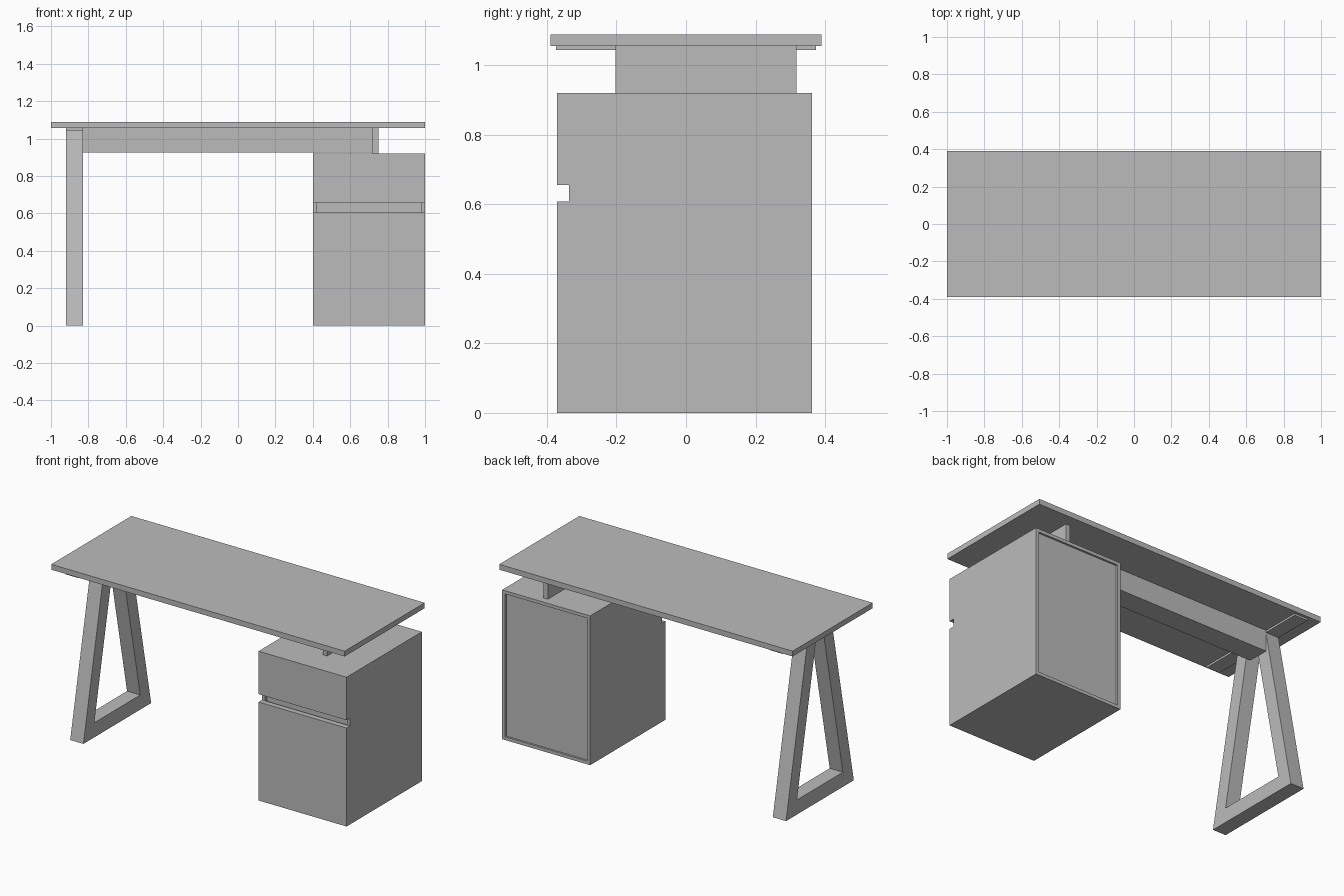
import bpy
import bmesh
import math

if "Cube" in bpy.data.objects:
    bpy.data.objects.remove(bpy.data.objects["Cube"])

grey = bpy.data.materials.new("plain grey")
grey.diffuse_color = (0.5, 0.5, 0.5, 1)
grey.use_nodes = True
grey.node_tree.nodes["Principled BSDF"].inputs["Base Color"].default_value = grey.diffuse_color


def finish(name, bm):
    bmesh.ops.recalc_face_normals(bm, faces=bm.faces[:])
    mesh = bpy.data.meshes.new(name)
    bm.to_mesh(mesh)
    bm.free()
    mesh.materials.append(grey)
    ob = bpy.data.objects.new(name, mesh)
    bpy.context.collection.objects.link(ob)
    return ob


def prism(name, yz, x0, x1):
    """Extrude a (y, z) outline from x0 to x1."""
    bm = bmesh.new()
    face = bm.faces.new([bm.verts.new((x0, y, z)) for y, z in yz])
    new = bmesh.ops.extrude_face_region(bm, geom=[face])["geom"]
    verts = [g for g in new if isinstance(g, bmesh.types.BMVert)]
    bmesh.ops.translate(bm, verts=verts, vec=(x1 - x0, 0, 0))
    return finish(name, bm)


def box(name, x, y, z):
    return prism(name, [(y[0], z[0]), (y[1], z[0]), (y[1], z[1]), (y[0], z[1])], *x)


# Desk top
box("desk_top", (-1, 1), (-0.39, 0.39), (1.055, 1.088))

# A-shaped leg frame with its fixing plate
LX = (-0.92, -0.83)
MID, HALF_BOTTOM, HALF_TOP, POST, H = 0.01, 0.33, 0.118, 0.088, 1.043
for name, s in (("front_leg_post", -1), ("back_leg_post", 1)):
    prism(name, [(MID + s * HALF_BOTTOM, 0), (MID + s * (HALF_BOTTOM - POST), 0),
                 (MID + s * (HALF_TOP - POST), H), (MID + s * HALF_TOP, H)], *LX)
inner = HALF_BOTTOM - POST
slope = (HALF_BOTTOM - HALF_TOP) / H
bar = 0.09
prism("leg_foot_bar", [(MID - inner, 0), (MID + inner, 0),
                       (MID + inner - slope * bar, bar), (MID - inner + slope * bar, bar)], *LX)
box("leg_fixing_plate", LX, (-0.373, 0.373), (H, 1.055))

# Long beam and the cross plate standing on the cabinet
box("long_beam", (-0.83, 0.72), (-0.005, 0.13), (0.925, 1.055))
box("cross_plate", (0.72, 0.75), (-0.203, 0.317), (0.92, 1.055))

# Two bolts on the beam end
for i, z in enumerate((0.96, 1.022)):
    bpy.ops.mesh.primitive_cylinder_add(vertices=16, radius=0.014, depth=0.008,
                                        location=(0.685, -0.008, z),
                                        rotation=(math.pi / 2, 0, 0))
    bolt = bpy.context.object
    bolt.name = f"beam_bolt_{i + 1}"
    bolt.data.materials.append(grey)
    bpy.ops.object.shade_smooth_by_angle()

# Cabinet carcass
CX, CY, T = (0.4, 1.0), (-0.337, 0.362), 0.02
box("cabinet_top", CX, CY, (0.9, 0.92))
box("cabinet_left_side", (CX[0], CX[0] + T), CY, (0, 0.9))
box("cabinet_right_side", (CX[1] - T, CX[1]), CY, (0, 0.9))
inside = (CX[0] + T, CX[1] - T)
box("cabinet_bottom", inside, CY, (0, T))
box("cabinet_back", inside, (0.335, 0.35), (T, 0.9))

# Drawer boxes behind the gap, and the two fronts
box("drawer_body", inside, (-0.317, 0.335), (T, 0.9))
box("upper_drawer_front", CX, (-0.371, -0.337), (0.655, 0.92))
box("lower_door_front", CX, (-0.371, -0.337), (0.0, 0.607))
